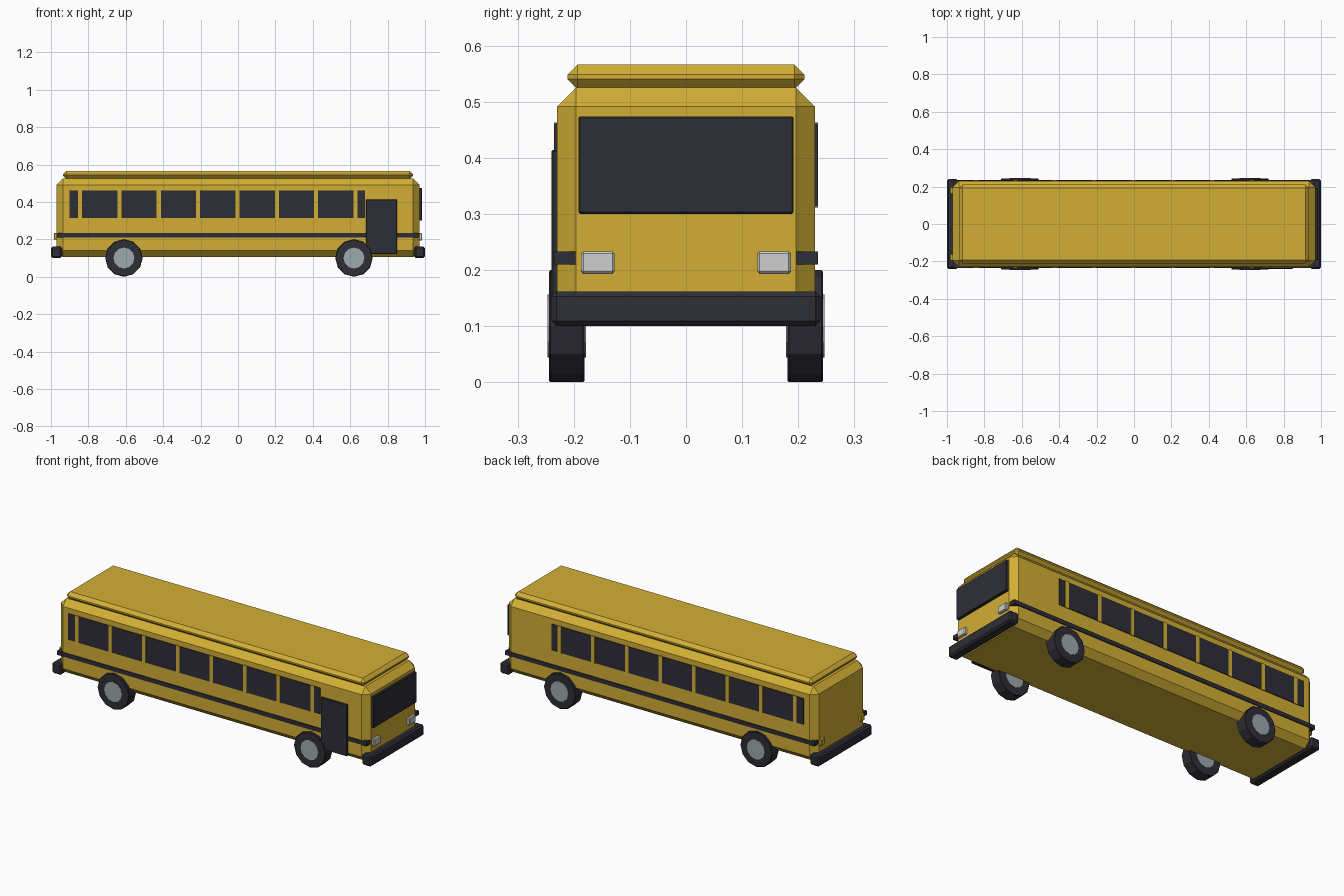
import bpy
import math

default = bpy.data.objects.get("Cube")
if default:
    bpy.data.objects.remove(default, do_unlink=True)


def material(name, rgb):
    m = bpy.data.materials.new(name)
    m.use_nodes = True
    m.diffuse_color = (*rgb, 1)
    node = m.node_tree.nodes["Principled BSDF"]
    node.inputs["Base Color"].default_value = (*rgb, 1)
    node.inputs["Roughness"].default_value = 0.7
    return m


YELLOW = material("bus yellow", (0.65, 0.43, 0.035))
DARK = material("charcoal", (0.027, 0.027, 0.037))
LAMP = material("lamp white", (0.62, 0.62, 0.62))
STEEL = material("hub grey", (0.34, 0.40, 0.42))


def chamfer(obj, width):
    mod = obj.modifiers.new("chamfer", "BEVEL")
    mod.width = width
    mod.segments = 1
    mod.limit_method = "ANGLE"
    mod.angle_limit = math.radians(40)


def box(name, xs, ys, zs, mat, bevel=0):
    """Box spanning the given ranges, with optional chamfered edges."""
    spans = (xs, ys, zs)
    bpy.ops.mesh.primitive_cube_add(size=1, location=[sum(s) / 2 for s in spans])
    obj = bpy.context.object
    obj.name = name
    size = [abs(s[1] - s[0]) for s in spans]
    for v in obj.data.vertices:
        v.co = [c * d for c, d in zip(v.co, size)]
    obj.data.materials.append(mat)
    if bevel:
        chamfer(obj, bevel)
    return obj


def disc(name, x, y, z, radius, width, sides, mat, bevel=0):
    """Flat-shaded cylinder with its axle along y."""
    bpy.ops.mesh.primitive_cylinder_add(
        vertices=sides, radius=radius, depth=width,
        location=(x, y, z), rotation=(math.pi / 2, 0, 0))
    obj = bpy.context.object
    obj.name = name
    obj.data.materials.append(mat)
    if bevel:
        chamfer(obj, bevel)
    return obj


# Shell and raised roof
box("body", (-0.97, 0.97), (-0.23, 0.23), (0.105, 0.525), YELLOW, 0.034)
box("roof", (-0.935, 0.935), (-0.211, 0.211), (0.522, 0.566), YELLOW, 0.018)

# Trim band, bumpers and windscreen
box("side_stripe", (-0.969, 0.969), (-0.235, 0.235), (0.21, 0.233), DARK)
for end, name in ((1, "front"), (-1, "rear")):
    box(name + "_bumper", (end * 0.942, end), (-0.24, 0.24), (0.1, 0.162), DARK, 0.009)
box("windscreen", (0.96, 0.985), (-0.192, 0.192), (0.3, 0.474), DARK, 0.003)

# Door on the kerb side
box("door", (0.685, 0.85), (-0.24, -0.22), (0.122, 0.414), DARK, 0.003)

for side, name in ((1, "back"), (-1, "front")):
    # Window bands divided by yellow pillars
    box(name + "_side_windows", (-0.9, 0.678), (side * 0.22, side * 0.234),
        (0.313, 0.461), DARK)
    for i in range(8):
        x = -0.845 + 0.2105 * i
        box(f"{name}_pillar_{i + 1}", (x - 0.011, x + 0.011),
            (side * 0.22, side * 0.2355), (0.311, 0.463), YELLOW)

    # Lamps at both ends
    box(name + "_headlight", (0.96, 0.985), (side * 0.127, side * 0.187),
        (0.193, 0.233), LAMP, 0.004)
    box(name + "_tail_lamp", (-0.985, -0.96), (side * 0.16, side * 0.195),
        (0.2, 0.235), YELLOW, 0.003)

    # Wheels with hubs showing on both faces
    for x, axle in ((-0.61, "rear"), (0.62, "forward")):
        disc(f"{name}_{axle}_tyre", x, side * 0.2125, 0.1, 0.1, 0.064, 12, DARK, 0.003)
        disc(f"{name}_{axle}_hub", x, side * 0.2125, 0.1, 0.056, 0.068, 12, STEEL)
